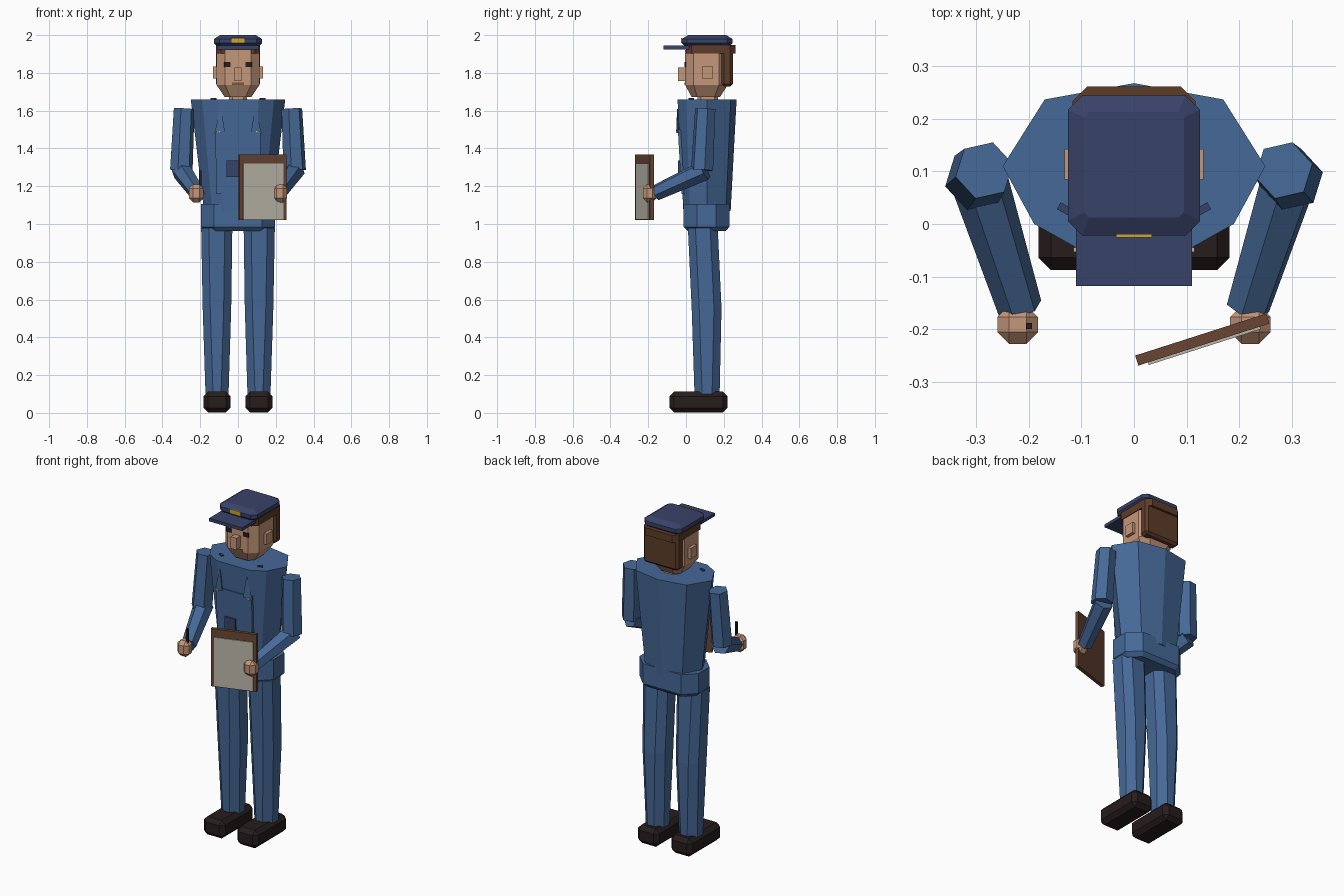
import bpy, bmesh, math
from mathutils import Vector, Matrix

if "Cube" in bpy.data.objects:
    bpy.data.objects.remove(bpy.data.objects["Cube"], do_unlink=True)


def material(name, r, g, b):
    m = bpy.data.materials.new(name)
    m.use_nodes = True
    m.diffuse_color = (r, g, b, 1)
    m.node_tree.nodes["Principled BSDF"].inputs["Base Color"].default_value = (r, g, b, 1)
    return m


BLUE = material("uniform blue", .06, .14, .31)
NAVY = material("cap navy", .04, .055, .14)
SKIN = material("skin", .56, .31, .195)
HAIR = material("hair brown", .11, .046, .022)
BOARD = material("board brown", .14, .06, .033)
PAPER = material("paper", .5, .48, .4)
GOLD = material("badge gold", .6, .38, .025)
BLACK = material("shoe black", .02, .012, .012)
LIP = material("lip brown", .2, .09, .055)


def finish(name, bm, mat):
    bmesh.ops.recalc_face_normals(bm, faces=bm.faces)
    mesh = bpy.data.meshes.new(name)
    bm.to_mesh(mesh)
    bm.free()
    mesh.materials.append(mat)
    ob = bpy.data.objects.new(name, mesh)
    bpy.context.collection.objects.link(ob)
    return ob


def box(name, lo, hi, mat, bevel=0, turn=0):
    lo, hi = Vector(lo), Vector(hi)
    bm = bmesh.new()
    bmesh.ops.create_cube(bm, size=1)
    bmesh.ops.scale(bm, vec=hi - lo, verts=bm.verts)
    if bevel:
        bmesh.ops.bevel(bm, geom=bm.edges[:], offset=bevel, segments=1, affect='EDGES')
    bmesh.ops.transform(bm, matrix=Matrix.Translation((lo + hi) / 2) @ Matrix.Rotation(turn, 4, 'Z'),
                        verts=bm.verts)
    return finish(name, bm, mat)


def loft(name, rings, mat):
    bm = bmesh.new()
    loops = [[bm.verts.new(p) for p in ring] for ring in rings]
    for a, b in zip(loops, loops[1:]):
        for i in range(len(a)):
            j = (i + 1) % len(a)
            bm.faces.new((a[i], a[j], b[j], b[i]))
    bm.faces.new(loops[0])
    bm.faces.new(loops[-1])
    return finish(name, bm, mat)


def chamfered(x0, x1, y0, y1, z, c):
    """Rectangle with cut corners at height z."""
    return [(x0 + c, y0, z), (x1 - c, y0, z), (x1, y0 + c, z), (x1, y1 - c, z),
            (x1 - c, y1, z), (x0 + c, y1, z), (x0, y1 - c, z), (x0, y0 + c, z)]


def limb(name, a, b, ra, rb, mat, sides=6, spin=0):
    """Tapered prism running from a to b."""
    a, b = Vector(a), Vector(b)
    d = (b - a).normalized()
    u = d.cross(Vector((1, 0, 0))).normalized()
    v = d.cross(u)
    turns = [spin + math.tau * i / sides for i in range(sides)]
    return loft(name, [[p + r * (math.cos(t) * u + math.sin(t) * v) for t in turns]
                       for p, r in ((a, ra), (b, rb))], mat)


# Torso: tapered, with pointed sides and a slight ridge down the back
half = [(.11, -.045), (.19, 0), (.25, .11), (.17, .237)]
outline = half + [(0, .268)] + [(-x, y) for x, y in reversed(half)]
loft("torso", [[(x * s, .11 + (y - .11) * t, z) for x, y in outline]
               for z, s, t in ((1.07, .72, .8), (1.66, 1, 1))], BLUE)
loft("hips", [chamfered(-.175, .175, .01, .21, .962, .06),
              chamfered(-.197, .197, -.012, .23, .985, .07),
              chamfered(-.197, .197, -.012, .23, 1.105, .07)], BLUE)

# Front panel, chest flaps and pocket patch
loft("front_panel", [[(-w, y, z), (w, y, z), (w, y + .015, z), (-w, y + .015, z)]
                     for w, y, z in ((.115, -.024, 1.16), (.12, -.043, 1.5))], BLUE)
box("pocket_patch", (-.06, -.042, 1.25), (.01, -.02, 1.335), NAVY)

for side, word in ((1, "left"), (-1, "right")):
    def sx(x0, x1):
        return min(side * x0, side * x1), max(side * x0, side * x1)

    loft(word + "_chest_flap",
         [[(side * .125, -.04, 1.48), (side * .07, -.052, 1.49), (side * .085, -.02, 1.49)],
          [(side * .092, -.047, 1.61), (side * .088, -.047, 1.61), (side * .09, -.03, 1.61)]], BLUE)
    a, b = sx(.095, .115)
    box(word + "_flap_button", (a, -.053, 1.482), (b, -.045, 1.492), PAPER)
    a, b = sx(.115, .145)
    box(word + "_collar_tab", (a, .02, 1.655), (b, .035, 1.666), NAVY, turn=side * .5)

    # Legs with a bend at the knee, and shoes
    rings = []
    for x0, x1, y0, y1, z in ((.05, .172, .045, .178, .1), (.036, .187, .03, .188, .555),
                              (.03, .195, .01, .168, .98)):
        a, b = sx(x0, x1)
        rings.append(chamfered(a, b, y0, y1, z, .04))
    loft(word + "_leg", rings, BLUE)
    a, b = sx(.04, .182)
    box(word + "_shoe", (a, -.088, .003), (b, .22, .112), BLACK, .024)

    # Arms and hands
    elbow = (side * .3, .085, 1.285)
    limb(word + "_upper_arm", (side * .285, .102, 1.61), elbow, .056, .061, BLUE, 6, .3)
    limb(word + "_forearm", (side * .3, .1, 1.285), (side * .217, -.16, 1.165), .056, .043, BLUE, 6, .3)
    a, b = sx(.183, .26)
    box(word + "_hand", (a, -.228, 1.115), (b, -.155, 1.21), SKIN, .022)

    # Ears and eyes
    a, b = sx(.1, .132)
    box(word + "_ear", (a, .085, 1.77), (b, .143, 1.835), SKIN)
    a, b = sx(.04, .075)
    box(word + "_eye", (a, -.008, 1.832), (b, 0, 1.857), BLACK)

# Pen in the right hand
box("pen", (-.206, -.2, 1.13), (-.194, -.188, 1.283), BLACK)

# Clipboard in the left hand
tilt = math.atan2(.08, .25)
box("clipboard", (-.001, -.23, 1.02), (.261, -.21, 1.367), BOARD, turn=tilt)
out = Vector((math.sin(tilt), -math.cos(tilt), 0)) * .012
mid = Vector((.13, -.22, 1.172)) + out
size = Vector((.112, .003, .147))
box("paper_sheet", mid - size, mid + size, PAPER, turn=tilt)

# Head with a narrow chin, and neck
loft("head", [chamfered(-.07, .07, .03, .18, 1.672, .03),
              chamfered(-.113, .113, -.004, .22, 1.735, .045),
              chamfered(-.113, .113, -.004, .22, 1.92, .045)], SKIN)
loft("neck", [chamfered(-.048, .048, .06, .17, z, .02) for z in (1.64, 1.69)], SKIN)
box("nose", (-.019, -.043, 1.758), (.019, 0, 1.828), SKIN)
box("mouth", (-.032, -.007, 1.736), (.032, 0, 1.748), LIP)

# Hair at the back and a band under the cap
box("back_hair", (-.117, .188, 1.728), (.117, .248, 1.935), HAIR, .014)
loft("hair_band", [chamfered(-.117, .117, .0, .262, z, .028) for z in (1.903, 1.948)], HAIR)

# Cap: crown, peak and badge
loft("cap_crown", [chamfered(-.105, .105, 0, .225, 1.936, .02),
                   chamfered(-.126, .126, -.022, .245, 1.957, .028),
                   chamfered(-.126, .126, -.022, .245, 1.98, .028),
                   chamfered(-.095, .095, .012, .213, 2.0, .01)], NAVY)
box("cap_peak", (-.11, -.118, 1.925), (.11, .015, 1.944), NAVY)
box("cap_badge", (-.034, -.026, 1.957), (.034, -.02, 1.984), GOLD)
